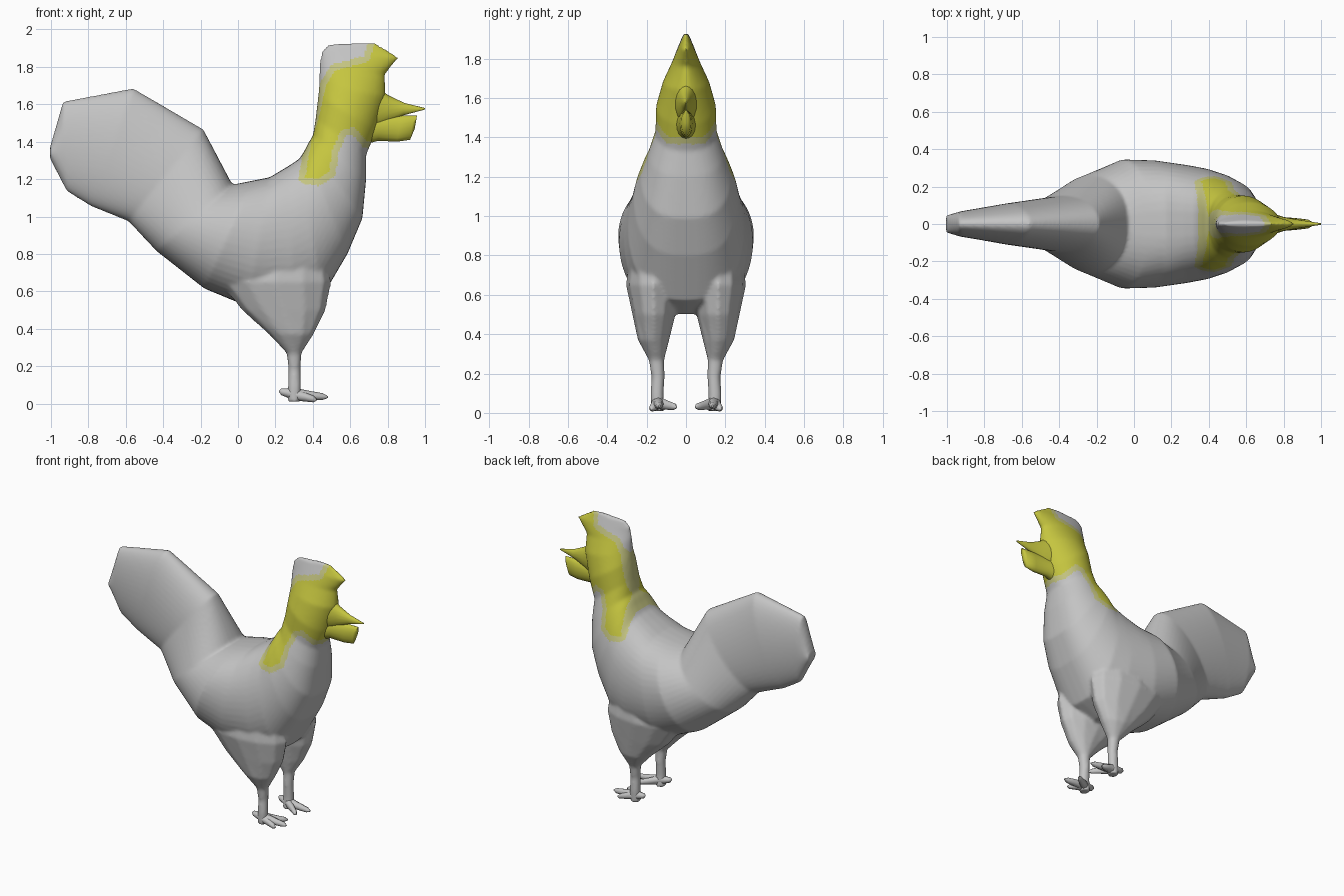
import bpy, bmesh
from math import sin, cos, pi, copysign, radians
from mathutils import Vector

if "Cube" in bpy.data.objects:
    bpy.data.objects.remove(bpy.data.objects["Cube"], do_unlink=True)


def material(name, rgb):
    m = bpy.data.materials.new(name)
    m.use_nodes = True
    m.diffuse_color = (*rgb, 1)
    m.node_tree.nodes["Principled BSDF"].inputs["Base Color"].default_value = (*rgb, 1)
    return m


GREY = material("feather grey", (0.55, 0.55, 0.55))
YELLOW = material("head yellow", (0.56, 0.56, 0.05))
BLEND = material("pale yellow", (0.55, 0.55, 0.22))


def skin(bm, rings):
    """Skin a list of equal-length rings of points and close both ends."""
    loops = [[bm.verts.new(p) for p in ring] for ring in rings]
    n = len(loops[0])
    faces = [bm.faces.new(loops[0]), bm.faces.new(loops[-1])]
    for a, b in zip(loops, loops[1:]):
        for i in range(n):
            j = (i + 1) % n
            faces.append(bm.faces.new((a[i], a[j], b[j], b[i])))
    bmesh.ops.recalc_face_normals(bm, faces=faces)


def part(name, shapes, mats):
    """One smooth-shaded object made of one or more skinned shapes."""
    bm = bmesh.new()
    for rings in shapes:
        skin(bm, rings)
    mesh = bpy.data.meshes.new(name)
    bm.to_mesh(mesh)
    bm.free()
    obj = bpy.data.objects.new(name, mesh)
    bpy.context.collection.objects.link(obj)
    for m in mats:
        mesh.materials.append(m)
    bpy.ops.object.select_all(action="DESELECT")
    bpy.context.view_layer.objects.active = obj
    obj.select_set(True)
    bpy.ops.object.shade_smooth_by_angle(angle=radians(60))
    return obj


def section(tx, tz, bx, bz, w, p=1.0, y=0.0, n=16):
    """Rounded section from a top point to a bottom point, half width w."""
    pts = []
    for i in range(n):
        c, s = cos(2 * pi * i / n), sin(2 * pi * i / n)
        k = (1 - c) / 2
        pts.append((tx + (bx - tx) * k, y + w * copysign(abs(s) ** p, s), tz + (bz - tz) * k))
    return pts


def tube(path, n=12):
    """Horizontal elliptical rings: x centre, y centre, z, x radius, y radius."""
    return [[(x + rx * cos(2 * pi * i / n), y + ry * sin(2 * pi * i / n), z)
             for i in range(n)] for x, y, z, rx, ry in path]


# Torso from tail tip to crest: top x, z, bottom x, z, half width, roundness
TORSO = [
    (-1.005, 1.37, -1.005, 1.31, 0.045, 1),
    (-0.935, 1.615, -0.915, 1.135, 0.068, 1),
    (-0.56, 1.685, -0.785, 1.055, 0.11, 1),
    (-0.185, 1.465, -0.585, 0.975, 0.15, 0.9),
    (-0.03, 1.17, -0.435, 0.815, 0.26, 0.85),
    (0.07, 1.19, -0.18, 0.615, 0.345, 0.8),
    (0.17, 1.21, 0.05, 0.52, 0.34, 0.75),
    (0.27, 1.27, 0.30, 0.50, 0.315, 0.75),
    (0.33, 1.31, 0.45, 0.57, 0.295, 0.75),
    (0.36, 1.36, 0.585, 0.80, 0.265, 0.7),
    (0.38, 1.40, 0.665, 0.99, 0.23, 0.7),
    (0.40, 1.43, 0.685, 1.20, 0.19, 0.75),
    (0.415, 1.52, 0.685, 1.33, 0.155, 0.85),
    (0.43, 1.65, 0.74, 1.46, 0.152, 1.1),
    (0.435, 1.72, 0.79, 1.64, 0.118, 1.2),
    (0.435, 1.80, 0.785, 1.76, 0.072, 1.2),
    (0.445, 1.88, 0.86, 1.85, 0.038, 1.1),
    (0.48, 1.922, 0.735, 1.928, 0.014, 1),
]
# Thigh tapering into the shank and ankle, for one side
LEG = [
    (0.22, 0.17, 0.85, 0.24, 0.11), (0.20, 0.165, 0.65, 0.30, 0.14),
    (0.245, 0.163, 0.50, 0.225, 0.11), (0.285, 0.165, 0.37, 0.12, 0.08),
    (0.30, 0.15, 0.27, 0.04, 0.04), (0.302, 0.142, 0.18, 0.033, 0.034),
    (0.302, 0.147, 0.09, 0.036, 0.034), (0.30, 0.143, 0.01, 0.036, 0.036),
]
shapes = [[section(*r, n=48) for r in TORSO]]
for side in (1, -1):
    shapes.append(tube([(x, side * y, z, rx, ry) for x, y, z, rx, ry in LEG]))
body = part("body", shapes, [GREY, YELLOW, BLEND])

# Fuse torso and legs into one soft skin
fuse = body.modifiers.new("fuse", "REMESH")
fuse.mode = "VOXEL"
fuse.voxel_size = 0.011
fuse.use_smooth_shade = True
soften = body.modifiers.new("soften", "SMOOTH")
soften.factor = 0.5
soften.iterations = 5
for name in [m.name for m in body.modifiers]:
    bpy.ops.object.modifier_apply(modifier=name)

# Yellow patch on head and neck, with a pale border
PATCH = [Vector(p) for p in (
    (0.36, 1.21), (0.43, 1.2), (0.49, 1.24), (0.5, 1.34), (0.55, 1.46), (0.62, 1.48),
    (0.69, 1.4), (0.95, 1.4), (0.95, 1.95), (0.74, 1.95), (0.7, 1.83),
    (0.52, 1.78), (0.47, 1.7), (0.43, 1.52), (0.39, 1.4))]
EDGES = list(zip(PATCH, PATCH[1:] + PATCH[:1]))


def in_patch(q):
    inside = False
    for a, b in EDGES:
        if (a.y > q.y) != (b.y > q.y) and q.x < a.x + (b.x - a.x) * (q.y - a.y) / (b.y - a.y):
            inside = not inside
    return inside


def edge_distance(q):
    best = 9.0
    for a, b in EDGES:
        t = max(0, min(1, (q - a).dot(b - a) / (b - a).length_squared))
        best = min(best, (q - a - (b - a) * t).length)
    return best


for f in body.data.polygons:
    q = Vector((f.center.x, f.center.z))
    f.material_index = 0
    if q.x > 0.25 and q.y > 1.1:
        if in_patch(q):
            f.material_index = 1
        elif edge_distance(q) < 0.035:
            f.material_index = 2

# Beak and wattle
part("upper_beak", [[section(*r) for r in (
    (0.66, 1.75, 0.66, 1.45, 0.075), (0.74, 1.70, 0.74, 1.47, 0.058),
    (0.80, 1.65, 0.80, 1.50, 0.038), (0.89, 1.607, 0.88, 1.54, 0.022),
    (1.0, 1.58, 1.0, 1.572, 0.004))]], [YELLOW])
part("wattle", [[section(*r) for r in (
    (0.66, 1.54, 0.66, 1.38, 0.07), (0.76, 1.54, 0.75, 1.405, 0.04),
    (0.87, 1.54, 0.85, 1.40, 0.032), (0.94, 1.54, 0.92, 1.41, 0.024),
    (0.957, 1.54, 0.945, 1.47, 0.012))]], [YELLOW])

# Toes fan out from each ankle: end x, end y, end height
for side, word in ((1, "left"), (-1, "right")):
    for name, ex, ey, ez in (("middle", 0.48, 0.135, 0.035), ("inner", 0.43, 0.05, 0.03),
                             ("outer", 0.42, 0.175, 0.02), ("back", 0.22, 0.15, 0.065)):
        toe = []
        for t, r in ((0, 0.034), (0.5, 0.024), (0.85, 0.018), (1, 0.005)):
            x, y = 0.30 + (ex - 0.30) * t, 0.143 + (ey - 0.143) * t
            z = 0.05 + (ez - 0.05) * t
            toe.append(section(x, z + r, x, max(0, z - r), r, 1, side * y, 8))
        part(word + "_" + name + "_toe", [toe], [GREY])
